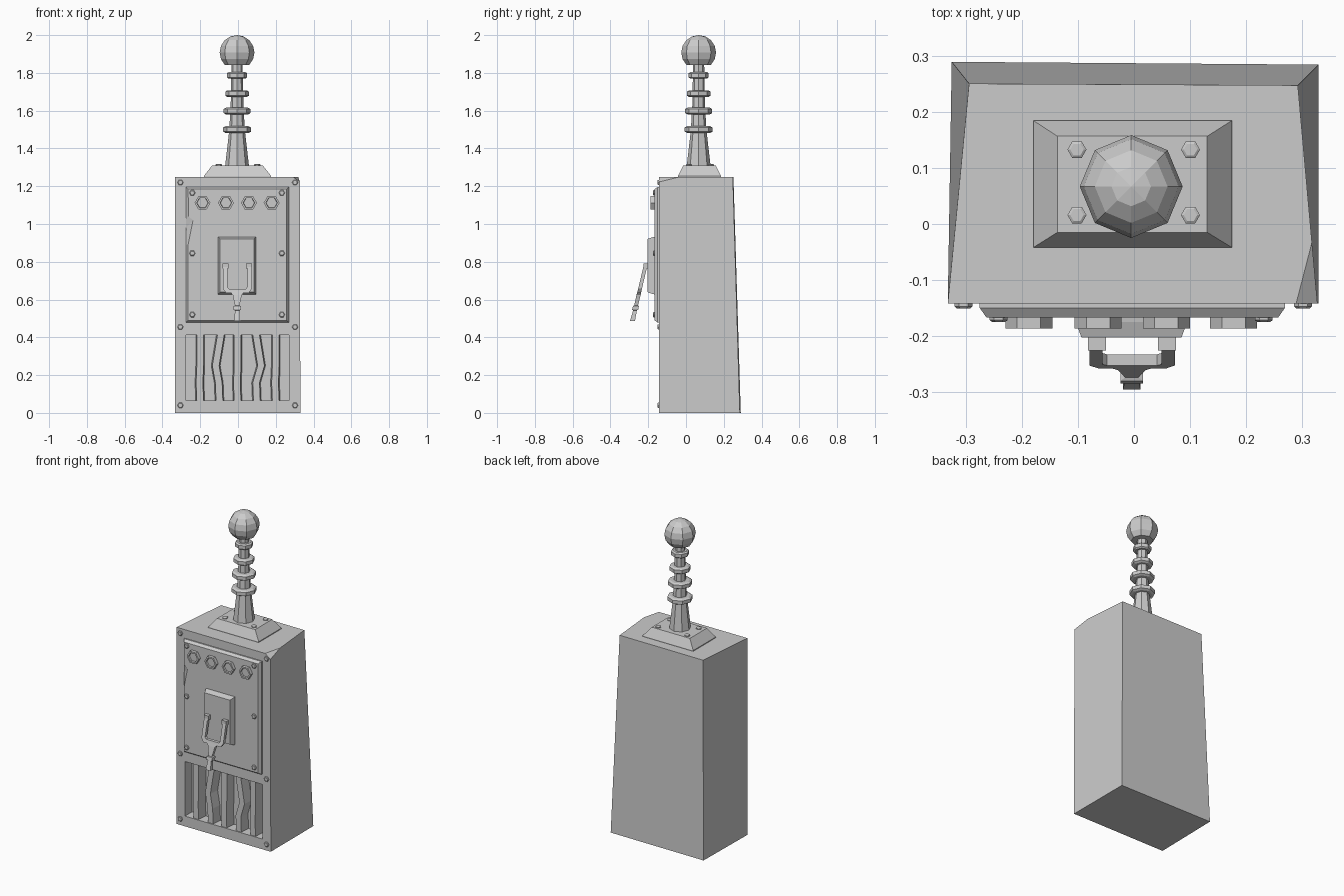
import bpy, bmesh
from math import sin, cos, pi
from mathutils import Vector

if "Cube" in bpy.data.objects:
    bpy.data.objects.remove(bpy.data.objects["Cube"])


def finish(name, bm):
    bmesh.ops.recalc_face_normals(bm, faces=bm.faces)
    me = bpy.data.meshes.new(name)
    bm.to_mesh(me)
    bm.free()
    ob = bpy.data.objects.new(name, me)
    bpy.context.collection.objects.link(ob)
    return ob


def loft_bm(loops):
    """Skin matching loops of points and cap both ends."""
    bm = bmesh.new()
    rows = [[bm.verts.new(p) for p in loop] for loop in loops]
    n = len(rows[0])
    for a, b in zip(rows, rows[1:]):
        for i in range(n):
            j = (i + 1) % n
            bm.faces.new((a[i], a[j], b[j], b[i]))
    bm.faces.new(rows[0])
    bm.faces.new(rows[-1])
    return bm


def loft(name, loops):
    return finish(name, loft_bm(loops))


def rect(x0, x1, y0, y1, z):
    return [(x0, y0, z), (x1, y0, z), (x1, y1, z), (x0, y1, z)]


def rect_f(x0, x1, z0, z1, y):
    return [(x0, y, z0), (x1, y, z0), (x1, y, z1), (x0, y, z1)]


def ring(n, r, x, y, z):
    return [(x + r * cos(2 * pi * i / n), y + r * sin(2 * pi * i / n), z) for i in range(n)]


def ring_f(n, r, x, y, z):
    return [(x + r * cos(2 * pi * i / n), y, z + r * sin(2 * pi * i / n)) for i in range(n)]


def bolt_f(name, x, y, z, r, h):
    """Hexagonal bolt head facing the front."""
    return loft(name, [ring_f(6, r, x, y + 0.005, z), ring_f(6, r, x, y - h * 0.6, z),
                       ring_f(6, r * 0.75, x, y - h, z)])


# cabinet: upright front, back leaning in, one chipped corner
bm = loft_bm([
    [(-.333, -.142, 0), (.33, -.142, 0), (.33, .285, 0), (-.326, .29, 0)],
    [(-.333, -.142, 1.25), (.328, -.142, 1.25), (.293, .248, 1.25), (-.295, .251, 1.25)]])
bmesh.ops.recalc_face_normals(bm, faces=bm.faces)
a, b, c = Vector((.319, -.03, 1.25)), Vector((.29, -.142, 1.25)), Vector((.329, -.142, 1.222))
nrm = (b - a).cross(c - a).normalized()
if nrm.z < 0:
    nrm = -nrm
bmesh.ops.bisect_plane(bm, geom=bm.verts[:] + bm.edges[:] + bm.faces[:], dist=1e-5,
                       plane_co=a, plane_no=nrm, clear_outer=True)
bmesh.ops.holes_fill(bm, edges=[e for e in bm.edges if e.is_boundary], sides=0)
cabinet = finish("cabinet", bm)

# vent recess cut into the front
cutter = loft("vent_cutter", [rect_f(-.274, .27, .065, .412, -.3), rect_f(-.274, .27, .065, .412, -.07)])
cutter.hide_render = True
mod = cabinet.modifiers.new("vent", 'BOOLEAN')
mod.operation = 'DIFFERENCE'
mod.object = cutter
bpy.context.view_layer.objects.active = cabinet
bpy.ops.object.modifier_apply(modifier=mod.name)
bpy.data.objects.remove(cutter)

# vent slats, some bent: x centre at top, middle, bottom
for k, (xt, xm, xb) in enumerate([(-.2, -.2, -.2), (-.09, -.118, -.098), (-.002, -.002, -.002),
                                  (.095, .122, .1), (.2, .2, .2)]):
    loops = []
    for x, z in ((xb, .06), (xb - .004, .16), (xm, .25), (xt, .418)):
        loops.append([(x - .018, -.135, z), (x + .018, -.135, z), (x + .024, -.065, z), (x - .024, -.065, z)])
    loft(f"vent_slat_{k + 1}", loops)

# front panel with bevelled rim and a dent on its left edge
L, R, B, T = -.276, .27, .478, 1.196
base = [(L, B), (R, B), (R, T), (L, T), (L, 1.03), (L, .98), (L, .89)]
face = [(L + .012, B + .012), (R - .012, B + .012), (R - .012, T - .012), (L + .012, T - .012),
        (L + .014, 1.04), (L + .038, 1.02), (L + .012, .89)]
loft("front_panel", [[(x, -.135, z) for x, z in base], [(x, -.15, z) for x, z in base],
                     [(x, -.167, z) for x, z in face]])

# frame and panel bolts
for z in (1.22, .455, .04):
    for x in (-.305, .302):
        bolt_f("frame_bolt", x, -.142, z, .016, .009)
for z in (1.165, .845, .52):
    for x in (-.242, .232):
        bolt_f("panel_bolt", x, -.167, z, .016, .008)

# row of hexagonal indicators with sunken lenses
for x in (-.188, -.064, .058, .178):
    loft("indicator", [ring_f(6, .042, x, -.16, 1.112), ring_f(6, .042, x, -.187, 1.112),
                       ring_f(6, .031, x, -.187, 1.112), ring_f(6, .029, x, -.177, 1.112)])

# switch box
loft("switch_box", [rect_f(-.106, .097, .627, .933, -.16), rect_f(-.104, .095, .629, .931, -.175),
                    rect_f(-.094, .085, .639, .921, -.203)])


# lever: fork, hinge blocks and handle, all leaning forward
def lean(z):
    return -.212 - (.79 - z) * .235


fork = [(-.08, .785), (-.08, .658), (-.064, .636), (.058, .636), (.073, .658), (.073, .785),
        (.049, .785), (.049, .667), (.041, .657), (-.048, .657), (-.056, .667), (-.056, .785)]
loft("lever_fork", [[(x, lean(z) + d, z) for x, z in fork] for d in (-.01, .01)])
for x in (-.066, .059):
    loft("lever_hinge", [rect(x - .016, x + .016, -.226, -.195, z) for z in (.765, .792)])
handle = [(.042, .010, .645), (.024, .011, .625), (.012, .010, .568), (.02, .016, .566),
          (.02, .016, .545), (.012, .010, .543), (.016, .013, .487)]
loft("lever_handle", [rect(-.004 - hx, -.004 + hx, lean(z) - hy, lean(z) + hy, z)
                      for hx, hy, z in handle])

# antenna base with bolts
loft("antenna_base", [rect(-.18, .175, -.042, .185, 1.245), rect(-.18, .175, -.042, .185, 1.255),
                      rect(-.137, .131, -.015, .157, 1.31)])
for x in (-.102, .101):
    for y in (.016, .133):
        loft("base_bolt", [ring(6, .017, x, y, 1.3), ring(6, .017, x, y, 1.315),
                           ring(6, .012, x, y, 1.318)])

# antenna mast with ribbed insulators, octagonal
CX, CY = -.005, .067
loft("antenna_mast", [ring(8, r, CX, CY, z) for r, z in
                      ((.064, 1.3), (.042, 1.49), (.034, 1.62), (.029, 1.86))])
for r, z in ((.074, 1.5), (.071, 1.598), (.062, 1.69), (.053, 1.787)):
    loft("antenna_rib", [ring(8, r * k, CX, CY, z + d) for k, d in
                         ((.82, -.018), (1, -.011), (1, .011), (.82, .018))])

# antenna ball
bm = bmesh.new()
bmesh.ops.create_uvsphere(bm, u_segments=8, v_segments=8, radius=.092)
for v in bm.verts:
    v.co.z = max(v.co.z, -.066)
bmesh.ops.translate(bm, verts=bm.verts, vec=(CX, CY, 1.908))
finish("antenna_ball", bm)
